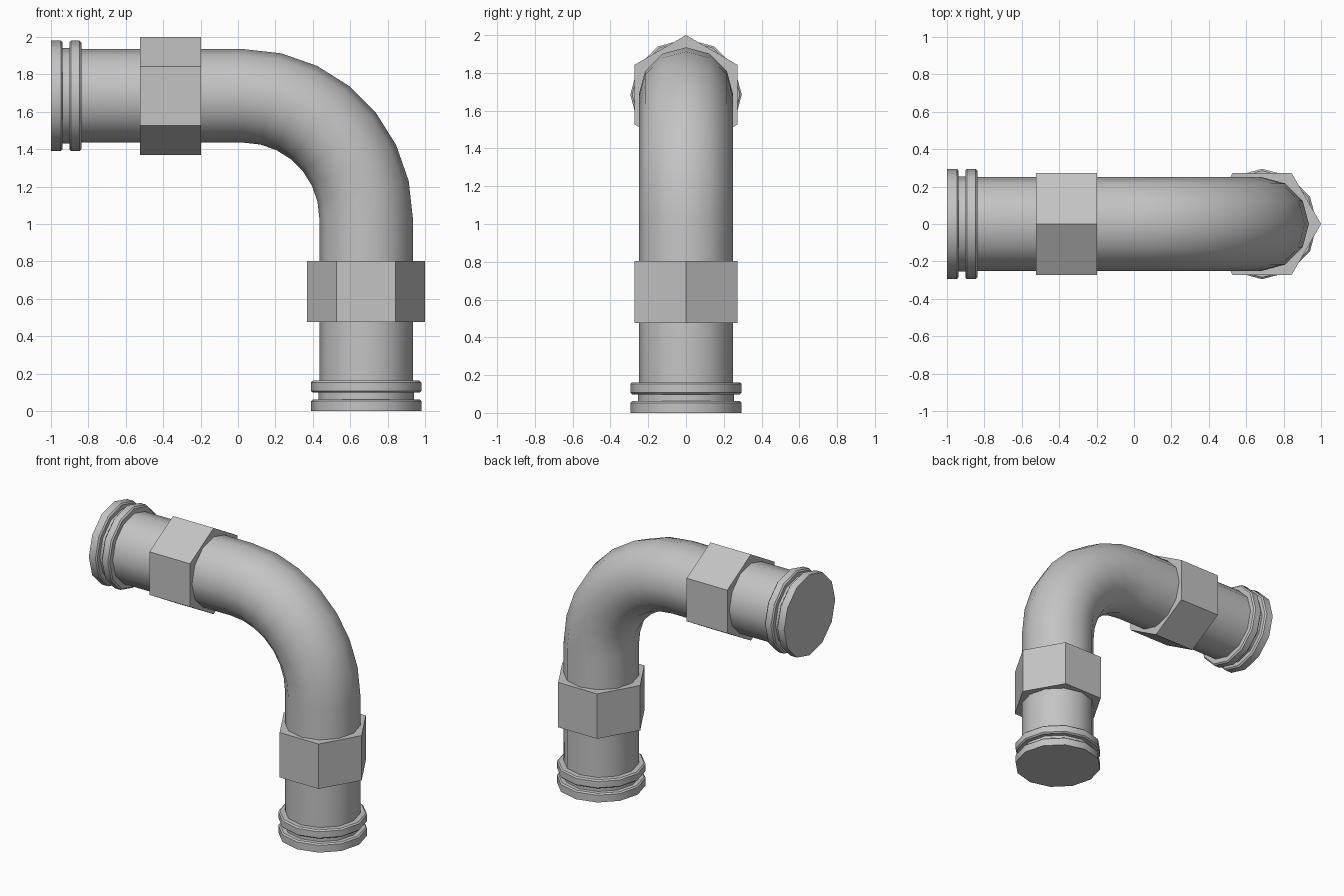
import bpy, bmesh
from math import sin, cos, pi, radians
from mathutils import Matrix, Vector

cube = bpy.data.objects.get("Cube")
if cube:
    bpy.data.objects.remove(cube, do_unlink=True)

AXIS = 0.685      # pipe axis offset
PIPE_R = 0.25
SIDES = 12
BEND = 0.03       # offset of the bend centre
BEND_STEPS = 7

grey = bpy.data.materials.new("pipe grey")
grey.use_nodes = True
colour = (0.55, 0.55, 0.55, 1)
grey.diffuse_color = colour
grey.node_tree.nodes["Principled BSDF"].inputs["Base Color"].default_value = colour


def build(name, rings, matrix=Matrix()):
    """Skin a list of point rings, cap both ends and shade by angle."""
    bm = bmesh.new()
    loops = [[bm.verts.new(p) for p in ring] for ring in rings]
    for a, b in zip(loops, loops[1:]):
        for i in range(len(a)):
            j = (i + 1) % len(a)
            bm.faces.new((a[i], a[j], b[j], b[i]))
    bm.faces.new(loops[0])
    bm.faces.new(loops[-1])
    bmesh.ops.recalc_face_normals(bm, faces=bm.faces)
    mesh = bpy.data.meshes.new(name)
    bm.to_mesh(mesh)
    bm.free()
    mesh.materials.append(grey)
    obj = bpy.data.objects.new(name, mesh)
    obj.matrix_world = matrix
    bpy.context.collection.objects.link(obj)
    bpy.ops.object.select_all(action='DESELECT')
    obj.select_set(True)
    bpy.context.view_layer.objects.active = obj
    bpy.ops.object.shade_smooth_by_angle(angle=radians(35))
    return obj


def circle(centre, side, radius, sides):
    """Ring in the plane spanned by side and the y axis."""
    y = Vector((0, 1, 0))
    angles = [2 * pi * i / sides for i in range(sides)]
    return [centre + radius * (cos(a) * side + sin(a) * y) for a in angles]


def lathe(name, profile, sides, matrix):
    x = Vector((1, 0, 0))
    rings = [circle(Vector((0, 0, z)), x, r, sides) for r, z in profile]
    return build(name, rings, matrix)


# Elbow pipe: straight run, quarter bend, straight run
path = [(Vector((AXIS, 0, 0.02)), 0)]
for i in range(BEND_STEPS + 1):
    a = pi / 2 * i / BEND_STEPS
    r = AXIS - BEND
    path.append((Vector((BEND + r * cos(a), 0, 1 + BEND + r * sin(a))), a))
path.append((Vector((-0.98, 0, 1 + AXIS)), pi / 2))
build("elbow_pipe", [circle(p, Vector((cos(a), 0, sin(a))), PIPE_R, SIDES)
                     for p, a in path])

# Grooved end collar and hexagonal nut, in each arm's own frame
collar = [(0.295, 0), (0.295, 0.053), (0.285, 0.062), (0.255, 0.062),
          (0.255, 0.098), (0.285, 0.098), (0.295, 0.107),
          (0.295, 0.153), (0.285, 0.162), (0.24, 0.162)]
nut = [(0.315, 0.475), (0.315, 0.803)]

arms = {
    "lower": Matrix.Translation((AXIS, 0, 0)),
    "upper": Matrix.Translation((-1, 0, 1 + AXIS)) @ Matrix.Rotation(pi / 2, 4, 'Y'),
}
for arm, matrix in arms.items():
    lathe(arm + "_end_collar", collar, SIDES, matrix)
    lathe(arm + "_hex_nut", nut, 6, matrix)
